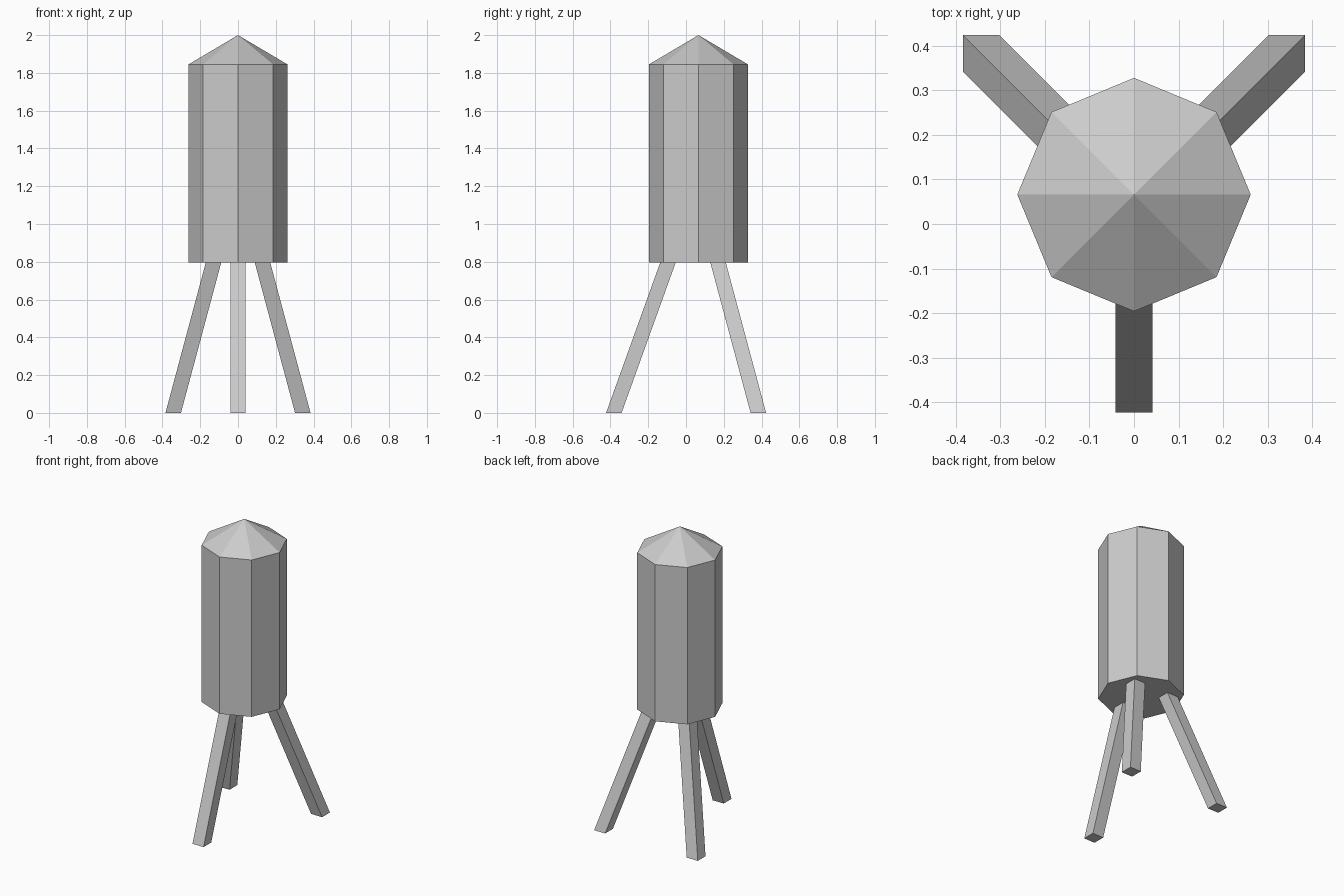
import bpy
import bmesh
from math import cos, sin, tau

cube = bpy.data.objects.get("Cube")
if cube:
    bpy.data.objects.remove(cube, do_unlink=True)

# Single grey paint
grey = bpy.data.materials.new("plain_grey")
grey.use_nodes = True
grey.diffuse_color = (0.6, 0.6, 0.6, 1)
grey.node_tree.nodes["Principled BSDF"].inputs["Base Color"].default_value = grey.diffuse_color

BASE, EAVE, PEAK = 0.795, 1.845, 2.0
CENTRE_Y, RADIUS, SIDES = 0.066, 0.262, 8
HALF = 0.041


def ring(bm, points, z):
    return [bm.verts.new((x, y, z)) for x, y in points]


def bridge(bm, low, high):
    for i in range(len(low)):
        j = (i + 1) % len(low)
        bm.faces.new((low[i], low[j], high[j], high[i]))


def finish(name, bm):
    bmesh.ops.recalc_face_normals(bm, faces=bm.faces)
    mesh = bpy.data.meshes.new(name)
    bm.to_mesh(mesh)
    bm.free()
    mesh.materials.append(grey)
    bpy.context.collection.objects.link(bpy.data.objects.new(name, mesh))


def square(x, y):
    return [(x + HALF * sx, y + HALF * sy)
            for sx, sy in ((-1, -1), (1, -1), (1, 1), (-1, 1))]


# Eight-sided tank with a pointed roof
octagon = [(RADIUS * cos(tau * i / SIDES), CENTRE_Y + RADIUS * sin(tau * i / SIDES))
           for i in range(SIDES)]
bm = bmesh.new()
bottom, eave = ring(bm, octagon, BASE), ring(bm, octagon, EAVE)
bridge(bm, bottom, eave)
bm.faces.new(bottom[::-1])
peak = bm.verts.new((0, CENTRE_Y, PEAK))
for i in range(SIDES):
    bm.faces.new((eave[i], eave[(i + 1) % SIDES], peak))
finish("tank", bm)


# Slanted legs with level feet
def leg(name, foot, top):
    bm = bmesh.new()
    low, high = ring(bm, square(*foot), 0), ring(bm, square(*top), BASE)
    bridge(bm, low, high)
    bm.faces.new(low[::-1])
    bm.faces.new(high)
    finish(name, bm)


leg("front_leg", (0, -0.382), (0, -0.096))
for side, sx in (("left", 1), ("right", -1)):
    leg(f"back_{side}_leg", (sx * 0.343, 0.383), (sx * 0.13, 0.17))
